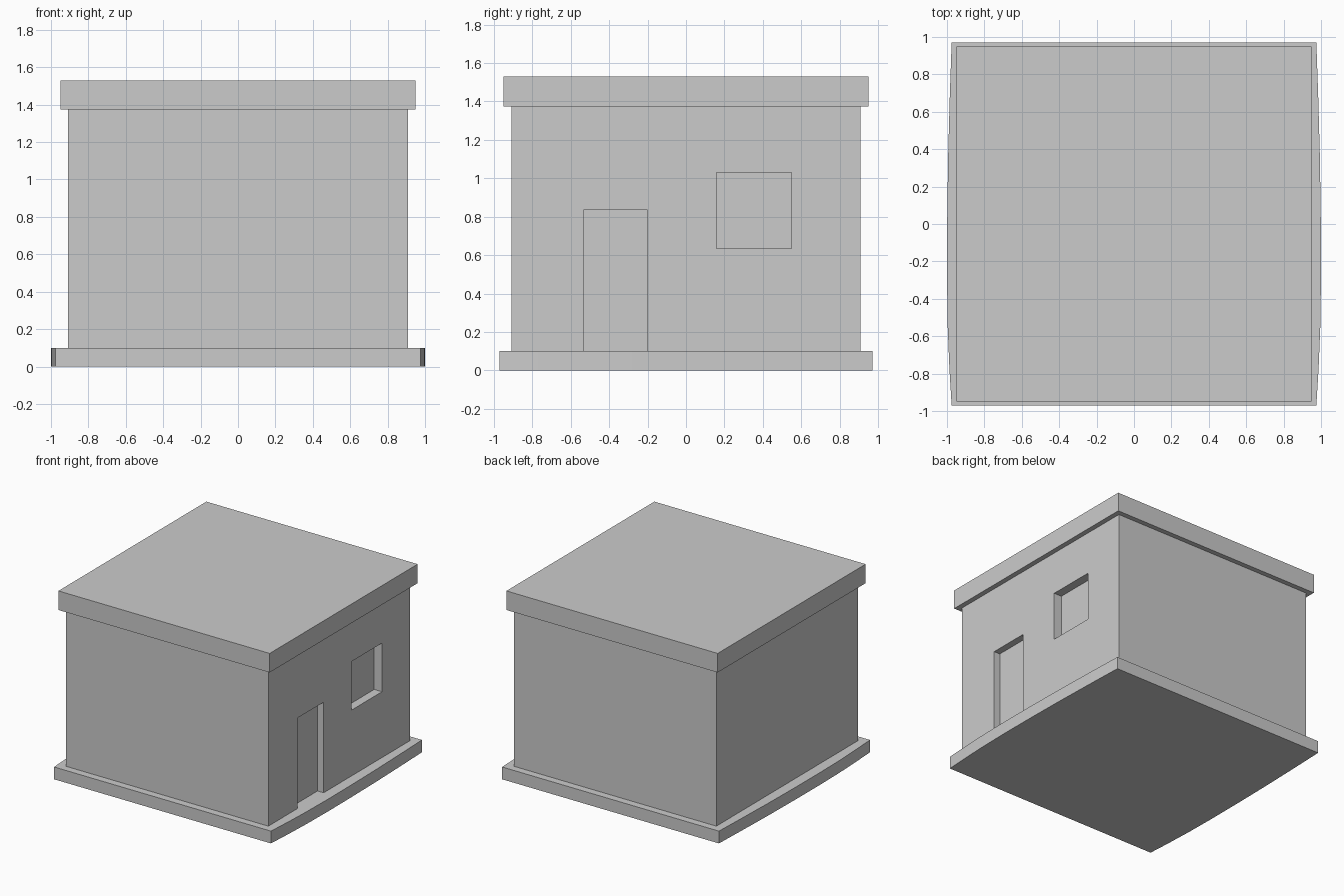
import bpy, bmesh

if "Cube" in bpy.data.objects:
    bpy.data.objects.remove(bpy.data.objects["Cube"])


def box(name, lo, hi):
    """Axis-aligned box between two corners."""
    bm = bmesh.new()
    bmesh.ops.create_cube(bm, size=1)
    for v in bm.verts:
        v.co = [(a + b) / 2 + c * (b - a) for a, b, c in zip(lo, hi, v.co)]
    return finish(name, bm)


def finish(name, bm):
    bmesh.ops.recalc_face_normals(bm, faces=bm.faces[:])
    mesh = bpy.data.meshes.new(name)
    bm.to_mesh(mesh)
    bm.free()
    ob = bpy.data.objects.new(name, mesh)
    bpy.context.collection.objects.link(ob)
    return ob


# Foundation slab: the two sides bulge slightly outwards
side = [(0.975, -0.97), (0.987, -0.77), (0.996, -0.55), (1.0, -0.28),
        (0.999, 0.0), (0.994, 0.35), (0.985, 0.68), (0.975, 0.97)]
outline = side + [(-x, y) for x, y in reversed(side)]
bm = bmesh.new()
face = bm.faces.new([bm.verts.new((x, y, 0)) for x, y in outline])
ext = bmesh.ops.extrude_face_region(bm, geom=[face], use_keep_orig=True)
bmesh.ops.translate(bm, vec=(0, 0, 0.1),
                    verts=[g for g in ext["geom"] if isinstance(g, bmesh.types.BMVert)])
finish("foundation", bm)

# Walls and flat roof slab
W = 0.91
walls = box("walls", (-W, -W, 0.1), (W, W, 1.375))
box("roof", (-0.95, -0.95, 1.375), (0.95, 0.95, 1.53))

# Door and window recesses in the right wall
recesses = {
    "door_cutter": ((W - 0.055, -0.535, 0.0), (1.2, -0.20, 0.836)),
    "window_cutter": ((W - 0.07, 0.16, 0.635), (1.2, 0.55, 1.03)),
}
for name, (lo, hi) in recesses.items():
    cutter = box(name, lo, hi)
    cutter.hide_render = True
    cutter.display_type = 'WIRE'
    mod = walls.modifiers.new(name, 'BOOLEAN')
    mod.operation = 'DIFFERENCE'
    mod.solver = 'EXACT'
    mod.object = cutter
